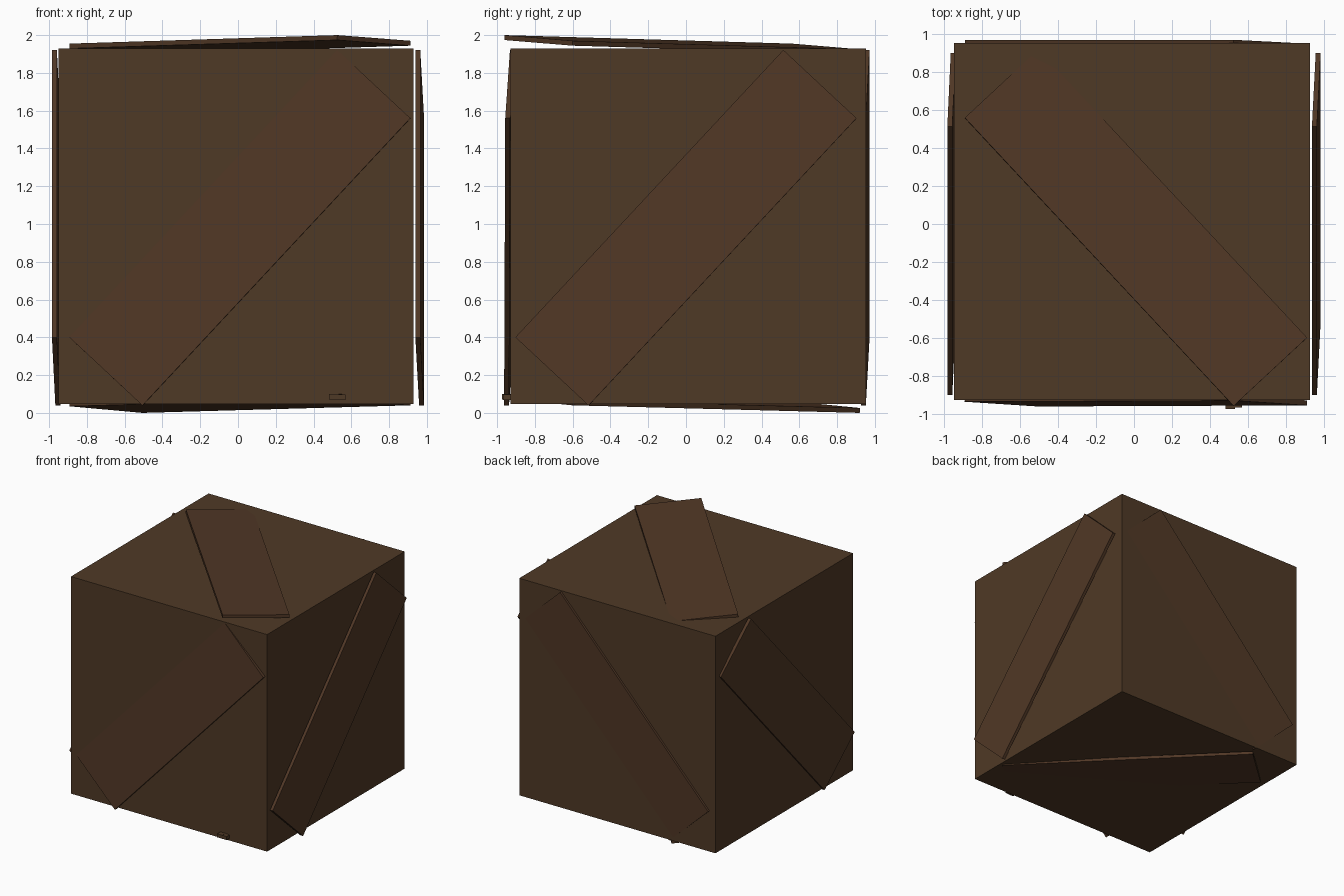
import bpy, bmesh, math
from mathutils import Matrix, Vector

if "Cube" in bpy.data.objects:
    bpy.data.objects.remove(bpy.data.objects["Cube"])


def material(name, rgb):
    m = bpy.data.materials.new(name)
    m.diffuse_color = (*rgb, 1)
    m.use_nodes = True
    m.node_tree.nodes["Principled BSDF"].inputs["Base Color"].default_value = m.diffuse_color
    return m


WOOD = material("dark_wood", (0.078, 0.041, 0.019))
BRACE = material("reddish_wood", (0.082, 0.039, 0.019))


def box(name, matrix, size, mat):
    bm = bmesh.new()
    bmesh.ops.create_cube(bm, size=1)
    bmesh.ops.scale(bm, vec=size, verts=bm.verts)
    bmesh.ops.transform(bm, matrix=matrix, verts=bm.verts)
    me = bpy.data.meshes.new(name)
    bm.to_mesh(me)
    bm.free()
    me.materials.append(mat)
    ob = bpy.data.objects.new(name, me)
    bpy.context.collection.objects.link(ob)
    return ob


X, Y, Z = Vector((1, 0, 0)), Vector((0, 1, 0)), Vector((0, 0, 1))
LENGTH, WIDTH, THICK = 2.08, 0.53, 0.026


def plank(name, centre, u, v, n, degrees, rise_long, rise_wide):
    """Diagonal board; centre is on its outer face, rises tilt it outward."""
    a = math.radians(degrees)
    along = u * math.cos(a) + v * math.sin(a) + n * (rise_long / LENGTH)
    across = v * math.cos(a) - u * math.sin(a) + n * (rise_wide / WIDTH)
    along.normalize()
    across = (across - along * across.dot(along)).normalized()
    rot = Matrix((along, across, along.cross(across))).transposed().to_4x4()
    pos = Vector(centre) - n * THICK / 2
    box(name, Matrix.Translation(pos) @ rot, (LENGTH, WIDTH, THICK), BRACE)


# Crate body
box("crate_body", Matrix.Translation((-0.01, 0.012, 0.988)), (1.88, 1.884, 1.88), WOOD)

# Crooked diagonal boards, one nailed to each face
plank("front_board", (0.01, -0.9475, 0.98), X, Z, -Y, 47, -0.006, -0.025)
plank("back_board", (0.01, 0.962, 0.98), X, Z, Y, 47, 0.0, 0.02)
plank("right_board", (0.975, 0.0, 0.98), Y, Z, X, 47, 0.0, -0.02)
plank("left_board", (-0.976, 0.0, 0.98), Y, Z, -X, 47, 0.0, 0.018)
plank("top_board", (0.01, -0.02, 1.9625), X, Y, Z, -47, 0.045, -0.03)
plank("bottom_board", (0.01, -0.02, 0.0375), X, Y, -Z, -47, -0.04, 0.035)

# Small latch low on the front
box("latch_plate", Matrix.Translation((0.507, -0.95, 0.085)), (0.05, 0.05, 0.03), WOOD)
box("latch_tab", Matrix.Translation((0.547, -0.947, 0.082)), (0.046, 0.044, 0.03), WOOD)
